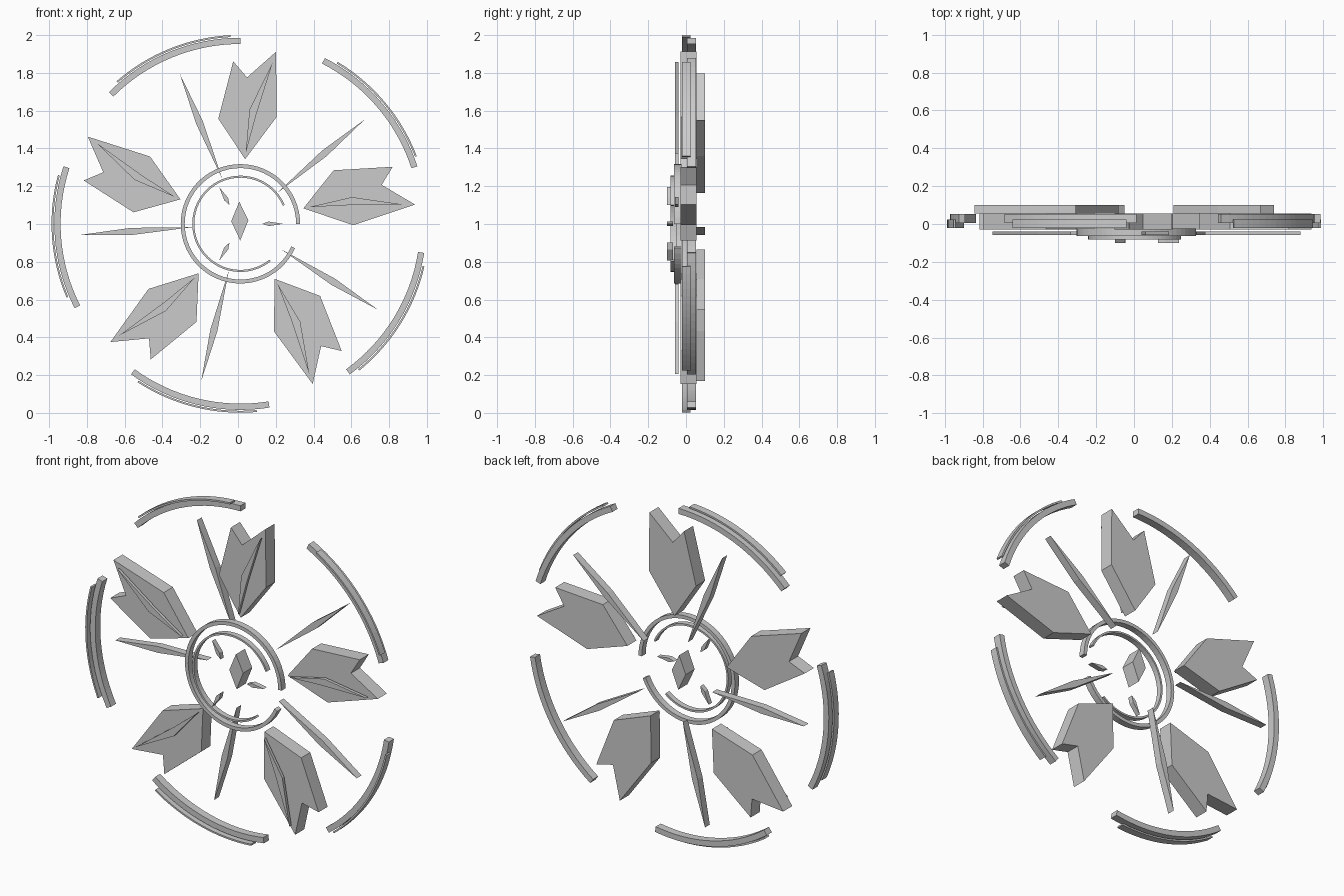
import bpy, bmesh
from math import radians, sin, cos
from mathutils import Matrix, Vector

cube = bpy.data.objects.get("Cube")
if cube:
    bpy.data.objects.remove(cube, do_unlink=True)

CENTRE = Vector((0.0128, 0, 1.001))


def plate(name, faces, front, back, turn=0):
    """Thick plate from flat (x, z) faces, turned anticlockwise about the hub."""
    bm = bmesh.new()
    for pts in faces:
        bm.faces.new([bm.verts.new((x, front, z)) for x, z in pts])
    bmesh.ops.remove_doubles(bm, verts=bm.verts, dist=1e-5)
    out = bmesh.ops.extrude_face_region(bm, geom=bm.faces[:], use_keep_orig=True)
    moved = [v for v in out["geom"] if isinstance(v, bmesh.types.BMVert)]
    bmesh.ops.translate(bm, verts=moved, vec=(0, back - front, 0))
    bmesh.ops.recalc_face_normals(bm, faces=bm.faces)
    bm.transform(Matrix.Translation(CENTRE) @ Matrix.Rotation(-radians(turn), 4, 'Y'))
    mesh = bpy.data.meshes.new(name)
    bm.to_mesh(mesh)
    bm.free()
    obj = bpy.data.objects.new(name, mesh)
    bpy.context.collection.objects.link(obj)
    return obj


def band(inner, outer, start, end, steps):
    """Quads of a flat ring section between two angles."""
    def at(r, i):
        a = radians(start + (end - start) * i / steps)
        return r * cos(a), r * sin(a)
    return [[at(inner, i), at(outer, i), at(outer, i + 1), at(inner, i + 1)]
            for i in range(steps)]


def kite(near, wide, far, half):
    """Slim kite pointing along +x."""
    return [[(near, 0), (wide, -half), (far, 0), (wide, half)]]


# Profiles of the top petal and its inlay
petal = [[(.025, .342), (.191, .565), (.189, .911),
          (.035, .775), (-.038, .860), (-.117, .557)]]
inlay = [[(.028, .373), (.083, .575), (.172, .857), (.048, .605)]]

# Five-fold parts
for i in range(5):
    turn = 72 * i
    plate(f"petal_{i + 1}", petal, -.03, .055, turn)
    plate(f"petal_inlay_{i + 1}", inlay, -.057, -.039, turn)
    plate(f"spike_{i + 1}", kite(.255, .58, .857, .019), .055, .1, turn + 40)
    plate(f"outer_arc_{i + 1}", band(.952, .985, 18, 63, 16), .005, .052, turn)
    plate(f"outer_trim_{i + 1}", band(.990, 1.0, 21, 59, 16), -.02, .025, turn)

# Open rings around the hub
plate("hub_ring", band(.295, .316, 0, 336, 56), -.063, -.025)
plate("inner_ring", band(.244, .255, 23, 309, 48), -.083, -.05)

# Small shards inside the rings
for i in range(3):
    plate(f"shard_{i + 1}", kite(.115, .15, .225, .012), -.1, -.07, 120 * i)

# Centre diamond
diamond = [[(-.006, .117), (-.049, .014), (-.001, -.088), (.042, .018)]]
plate("centre_diamond", diamond, -.03, .055)
